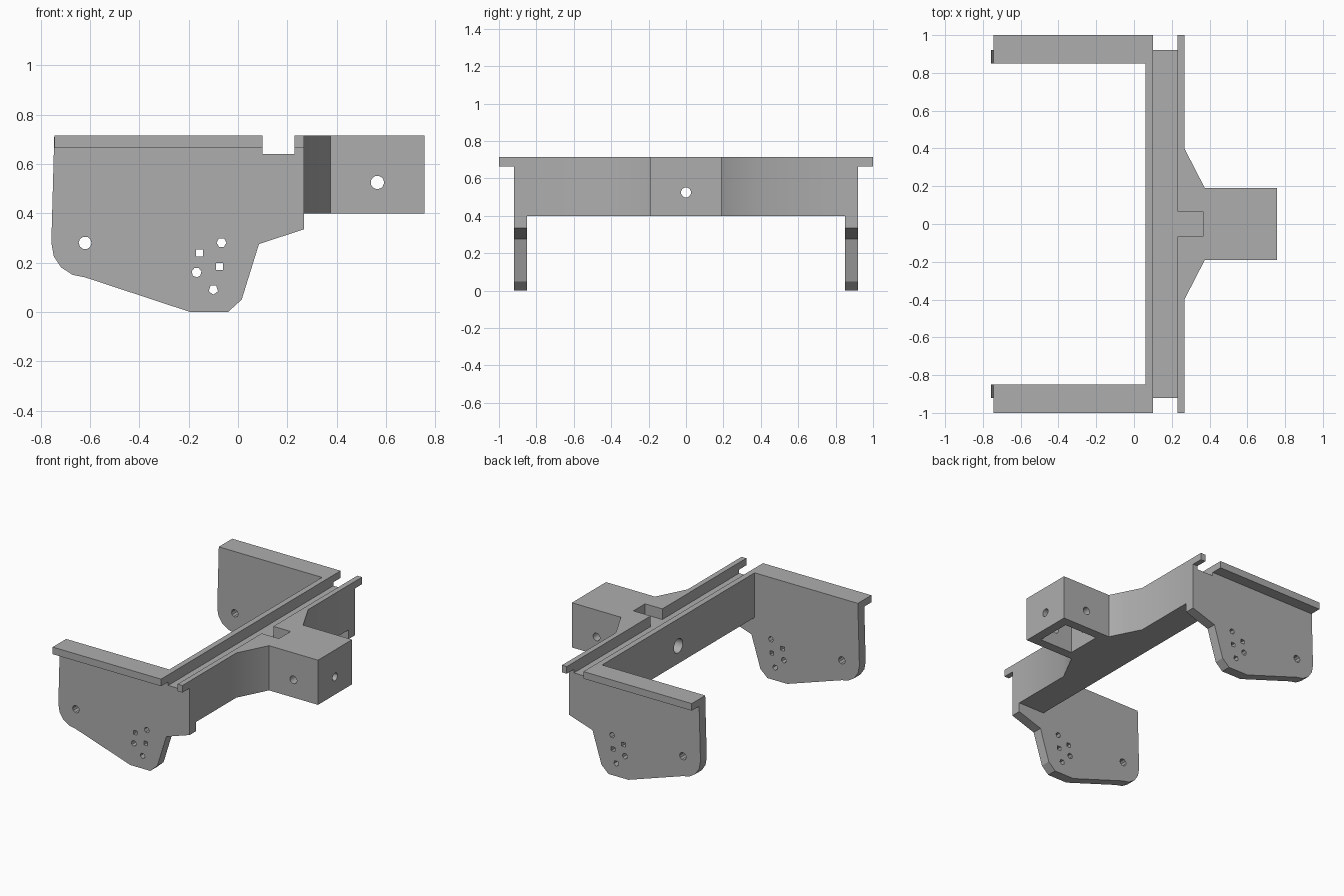
import bpy
import bmesh
from math import pi, radians
from mathutils import Matrix, Vector

old = bpy.data.objects.get("Cube")
if old:
    bpy.data.objects.remove(old, do_unlink=True)

GREY = (0.42, 0.42, 0.42, 1)
grey = bpy.data.materials.new("plain grey")
grey.use_nodes = True
grey.diffuse_color = GREY
grey.node_tree.nodes["Principled BSDF"].inputs["Base Color"].default_value = GREY

TOP, RAIL_BOTTOM, GROOVE_FLOOR = 0.715, 0.40, 0.64
INNER, OUTER, LIP = 0.85, 0.92, 1.0


def finish(name, bm):
    bmesh.ops.recalc_face_normals(bm, faces=bm.faces)
    mesh = bpy.data.meshes.new(name)
    bm.to_mesh(mesh)
    bm.free()
    mesh.materials.append(grey)
    ob = bpy.data.objects.new(name, mesh)
    bpy.context.collection.objects.link(ob)
    return ob


def prism(name, points, place, offset):
    """Extrude a flat outline; place maps its 2D points into space."""
    bm = bmesh.new()
    face = bm.faces.new([bm.verts.new(place(a, b)) for a, b in points])
    ext = bmesh.ops.extrude_face_region(bm, geom=[face])
    moved = [v for v in ext["geom"] if isinstance(v, bmesh.types.BMVert)]
    bmesh.ops.translate(bm, verts=moved, vec=offset)
    return finish(name, bm)


def box(name, x0, x1, y0, y1, z0, z1):
    outline = [(x0, y0), (x1, y0), (x1, y1), (x0, y1)]
    return prism(name, outline, lambda x, y: (x, y, z0), (0, 0, z1 - z0))


def rod(name, centre, radius, length, axis, sides):
    bm = bmesh.new()
    turn = Vector(axis).to_track_quat("Z", "Y").to_matrix().to_4x4()
    spin = Matrix.Rotation(pi / sides, 4, "Z")
    bmesh.ops.create_cone(bm, cap_ends=True, segments=sides, radius1=radius,
                          radius2=radius, depth=length,
                          matrix=Matrix.Translation(centre) @ turn @ spin)
    return finish(name, bm)


def activate(ob):
    bpy.ops.object.select_all(action="DESELECT")
    ob.select_set(True)
    bpy.context.view_layer.objects.active = ob


def cut(target, cutters):
    for cutter in cutters:
        activate(target)
        mod = target.modifiers.new("cut", "BOOLEAN")
        mod.operation, mod.solver, mod.object = "DIFFERENCE", "EXACT", cutter
        bpy.ops.object.modifier_apply(modifier=mod.name)
        bpy.data.objects.remove(cutter, do_unlink=True)


def smooth(ob):
    activate(ob)
    bpy.ops.object.shade_smooth_by_angle(angle=radians(30))


# Cross rail flaring into the square mounting block
half_plan = [(0.06, INNER), (0.267, INNER), (0.267, 0.4), (0.375, 0.19), (0.757, 0.19)]
plan = half_plan + [(x, -y) for x, y in reversed(half_plan)]
rail = prism("cross_rail_and_mount", plan, lambda x, y: (x, y, RAIL_BOTTOM),
             (0, 0, TOP - RAIL_BOTTOM))
BOLT_Z = 0.525
cut(rail, [
    box("groove", 0.10, 0.23, -1.1, 1.1, GROOVE_FLOOR, 0.8),
    box("notch", 0.2, 0.365, -0.065, 0.065, GROOVE_FLOOR, 0.8),
    box("pocket", 0.43, 0.69, -0.125, 0.125, 0.3, 0.65),
    rod("bolt_bore", (0.4, 0, BOLT_Z), 0.027, 1, (1, 0, 0), 16),
    rod("counterbore", (0.15, 0, BOLT_Z), 0.05, 0.4, (1, 0, 0), 20),
    rod("cross_bore", (0.565, 0, BOLT_Z), 0.027, 0.6, (0, 1, 0), 16),
])
smooth(rail)

# Side plates with drilled holes, each with a split lip along the top
plate_outline = [
    (-0.745, TOP), (-0.757, 0.28), (-0.747, 0.225), (-0.717, 0.18), (-0.67, 0.15),
    (-0.62, 0.14), (-0.195, 0), (-0.04, 0), (0.015, 0.05), (0.085, 0.275),
    (0.267, 0.335), (0.267, TOP), (0.23, TOP), (0.23, GROOVE_FLOOR),
    (0.10, GROOVE_FLOOR), (0.10, TOP)]
holes = [(-0.62, 0.28, 0.026, 10), (-0.157, 0.238, 0.02, 4), (-0.067, 0.281, 0.02, 6),
         (-0.075, 0.185, 0.02, 4), (-0.168, 0.16, 0.02, 7), (-0.1, 0.09, 0.02, 5)]

for side, label in ((1, "back"), (-1, "front")):
    plate = prism(label + "_side_plate", plate_outline,
                  lambda x, z: (x, side * INNER, z), (0, side * (OUTER - INNER), 0))
    cut(plate, [rod("hole", (x, side * 0.885, z), r, 0.3, (0, 1, 0), n)
                for x, z, r, n in holes])
    smooth(plate)
    for part, x0, x1 in (("long", -0.745, 0.10), ("short", 0.23, 0.267)):
        box(f"{label}_{part}_lip", x0, x1, side * OUTER, side * LIP, 0.665, TOP)
